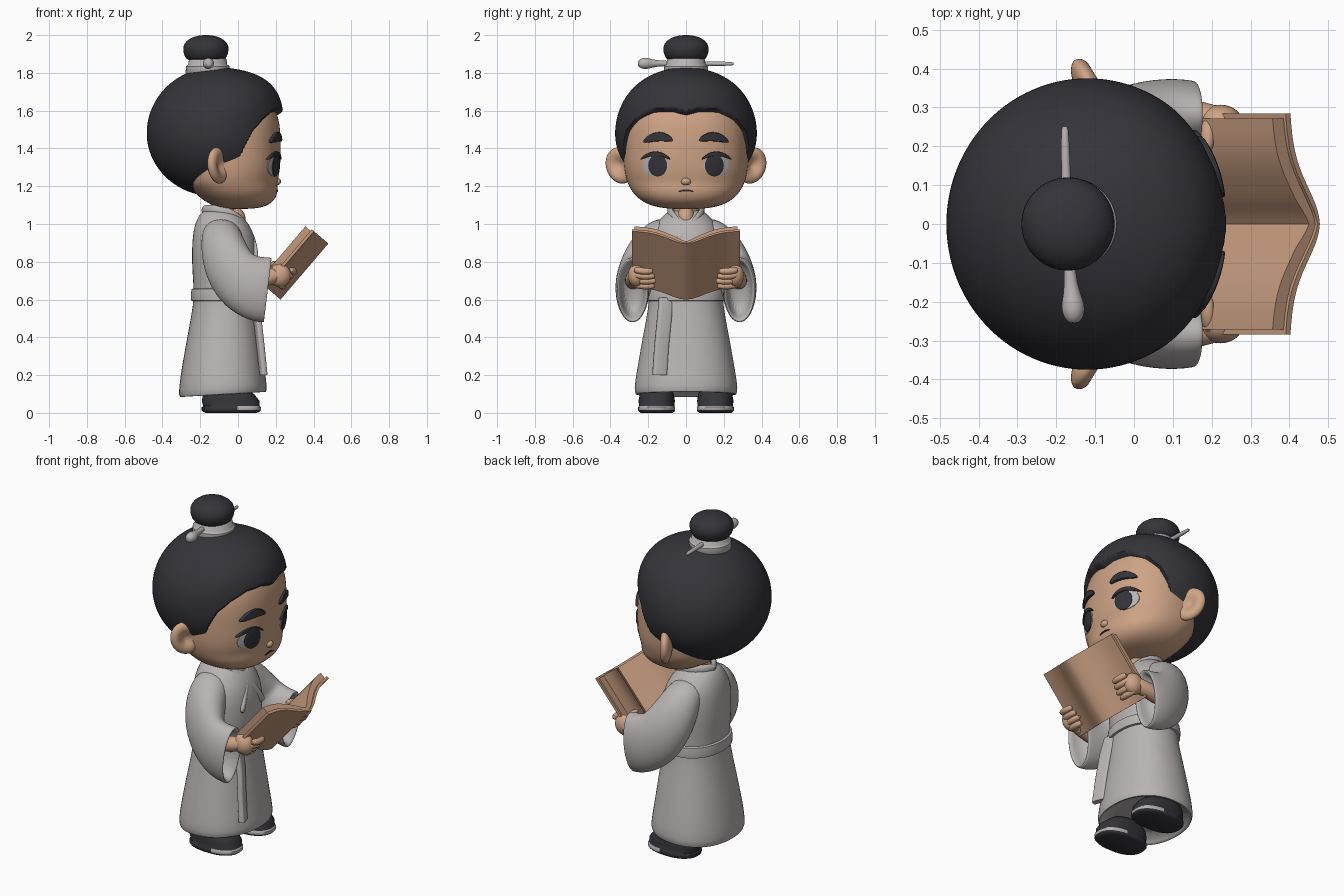
import bpy, bmesh, math
from mathutils import Vector as V

if "Cube" in bpy.data.objects:
    bpy.data.objects.remove(bpy.data.objects["Cube"])


def material(name, col):
    m = bpy.data.materials.new(name)
    m.diffuse_color = (*col, 1)
    m.use_nodes = True
    m.node_tree.nodes["Principled BSDF"].inputs["Base Color"].default_value = m.diffuse_color
    return m


DARK = material("charcoal", (0.034, 0.034, 0.042))
GREY = material("warm grey cloth", (0.48, 0.455, 0.45))
SKIN = material("skin", (0.62, 0.37, 0.235))
PAPER = material("tan paper", (0.55, 0.32, 0.205))


def build(name, verts, faces, mats, rule=None, subsurf=0):
    me = bpy.data.meshes.new(name)
    me.from_pydata([tuple(v) for v in verts], [], faces)
    bm = bmesh.new()
    bm.from_mesh(me)
    bmesh.ops.recalc_face_normals(bm, faces=bm.faces)
    if rule:
        for f in bm.faces:
            f.material_index = rule(f.calc_center_median())
    bm.to_mesh(me)
    bm.free()
    for m in mats:
        me.materials.append(m)
    ob = bpy.data.objects.new(name, me)
    bpy.context.collection.objects.link(ob)
    if subsurf:
        mod = ob.modifiers.new("smooth", "SUBSURF")
        mod.levels = mod.render_levels = subsurf
    return ob


def loft(name, rings, mats, **kw):
    n = len(rings[0])
    faces = [(i * n + j, i * n + (j + 1) % n, (i + 1) * n + (j + 1) % n, (i + 1) * n + j)
             for i in range(len(rings) - 1) for j in range(n)]
    faces += [tuple(range(n)), tuple(range((len(rings) - 1) * n, len(rings) * n))]
    return build(name, [p for r in rings for p in r], faces, mats, **kw)


def ring(c, u, v, n=24, power=2.0):
    c, u, v = V(c), V(u), V(v)
    f = lambda t: math.copysign(abs(t) ** (2 / power), t)
    return [c + u * f(math.cos(a)) + v * f(math.sin(a)) for a in [2 * math.pi * k / n for k in range(n)]]


def tube(name, pts, radii, mat, subsurf=1, flat=1.0, up=(0.1, 0.05, 1)):
    pts, rings = [V(p) for p in pts], []
    for i, p in enumerate(pts):
        t = (pts[min(i + 1, len(pts) - 1)] - pts[max(i - 1, 0)]).normalized()
        a = t.cross(V(up)).normalized()
        b = t.cross(a)
        r = radii[i]
        if i == 0:
            rings.append(ring(p - t * r * 0.6, a * r * 0.5 * flat, b * r * 0.5, 14))
        rings.append(ring(p, a * r * flat, b * r, 14))
    rings.append(ring(p + t * r * 0.6, a * r * 0.5 * flat, b * r * 0.5, 14))
    return loft(name, rings, [mat], subsurf=subsurf)


def ball(name, fn, mats, nu=96, nv=48, **kw):
    # closed surface from a function of direction
    rings = []
    for i in range(nv + 1):
        t = math.pi * min(max(i / nv, 0.004), 0.996)
        rings.append([fn(V((math.sin(t) * math.cos(a), math.sin(t) * math.sin(a), -math.cos(t))))
                      for a in [2 * math.pi * k / nu for k in range(nu)]])
    return loft(name, rings, mats, **kw)


def ellipsoid(name, c, r, mat):
    return ball(name, lambda d: V(c) + V((d.x * r[0], d.y * r[1], d.z * r[2])), [mat], 32, 16)


# ---- head
def head(d):
    ax = 0.295 if d.x > 0 else 0.22
    h = ((abs(d.x) / ax) ** 2.3 + (abs(d.y) / 0.33) ** 2.3) ** (1 / 2.3)
    p = d / (h ** 3 + (abs(d.z) / 0.32) ** 3) ** (1 / 3) + V((-0.07, 0, 1.4))
    p.x += 0.5 * max(0, 1.22 - p.z)
    return p


def face_x(y, z):
    h = max(0, 1 - (abs(z - 1.4) / 0.32) ** 3) ** (1 / 3)
    return max(0, h ** 2.3 - (abs(y) / 0.33) ** 2.3) ** (1 / 2.3) * 0.295 - 0.07 + 0.5 * max(0, 1.22 - z)


ball("head", head, [SKIN])
ellipsoid("nose", (face_x(0, 1.225) - 0.002, 0, 1.225), (0.022, 0.026, 0.02), SKIN)

# ---- hair: rounded cap sunk under the face below the hairline
LINE = [(0, 1.60), (12, 1.62), (30, 1.612), (45, 1.565), (57, 1.50), (64, 1.42), (70, 1.31), (75, 1.285),
        (80, 1.31), (86, 1.33), (94, 1.28), (101, 1.2), (112, 1.15), (181, 1.0)]


def hairline(deg):
    for (a, za), (b, zb) in zip(LINE, LINE[1:]):
        if deg <= b:
            return za + (zb - za) * (deg - a) / (b - a)
    return 1.0


def hair(d):
    n = 2 + (max(0, d.x) if d.z > 0 else 0)
    h = math.hypot(d.x / 0.363, d.y / 0.375)
    p = d / (h ** n + (abs(d.z) / (0.35 if d.z > 0 else 0.335)) ** n) ** (1 / n)
    z = p.z + 1.48
    k = (hairline(math.degrees(abs(math.atan2(d.y, d.x)))) - z) / 0.035
    k = min(max(k, 0), 1)
    return p * (1 - 0.22 * k * k * (3 - 2 * k)) + V((-0.12, 0, 1.48))


ball("hair", hair, [DARK], 240, 140)

# ---- topknot, band and hairpin
BUN = [(1.86, 0.095), (1.885, 0.112), (1.92, 0.123), (1.955, 0.118), (1.985, 0.085), (1.998, 0.04), (2.0, 0.01)]
loft("topknot", [ring((-0.17, 0, z), (r, 0, 0), (0, r, 0), 40) for z, r in BUN], [DARK], subsurf=1)
BAND = [(1.79, 0.11), (1.80, 0.118), (1.835, 0.115), (1.845, 0.103), (1.87, 0.1), (1.878, 0.092)]
loft("topknot_band", [ring((-0.16, 0, z), (r, 0, 0), (0, r, 0), 40) for z, r in BAND], [GREY])
tube("hairpin", [(-0.178, 0.245, 1.848), (-0.172, 0, 1.85), (-0.165, -0.13, 1.85), (-0.16, -0.18, 1.85),
                 (-0.157, -0.21, 1.85), (-0.155, -0.24, 1.85)], [0.012, 0.013, 0.014, 0.022, 0.033, 0.027], GREY)


# ---- painted face details that follow the face surface
def patch(name, yc, zc, ry, rz, mat, off, arch=0, tilt=0):
    rings = []
    for r, o in [(0.02, off), (0.35, off), (0.7, off), (0.92, off), (1, off * 0.8), (1, -0.008)]:
        pts = []
        for k in range(40):
            a = 2 * math.pi * k / 40
            u = r * math.cos(a)
            y = yc + ry * u
            z = zc + rz * r * math.sin(a) - arch * u * u + tilt * u
            pts.append(V((face_x(y, z) + o, y, z)))
        rings.append(pts)
    loft(name, rings, [mat])


patch("mouth", 0, 1.178, 0.042, 0.005, DARK, 0.004, 0.008)

for s, side in ((1, "left"), (-1, "right")):
    patch(side + "_eye_white", s * 0.162, 1.308, 0.07, 0.055, GREY, 0.004)
    patch(side + "_iris", s * 0.15, 1.31, 0.05, 0.058, DARK, 0.008)
    patch(side + "_eyelash", s * 0.162, 1.372, 0.08, 0.012, DARK, 0.012, 0.03)
    patch(side + "_eyebrow", s * 0.147, 1.462, 0.078, 0.024, DARK, 0.014, 0.022, -s * 0.004)

    # ear with a hollow on its front
    def ear(d):
        r2 = d.y * d.y + d.z * d.z
        x = 0.04 * d.x - (0.04 * math.exp(-r2 / 0.25) if d.x > 0 else 0)
        y, z = 0.088 * d.y, 0.095 * d.z
        c, n = math.cos(0.55), math.sin(0.55)
        return V((-0.105 + x * c - y * n, s * (0.348 + x * n + y * c), 1.31 + z + 0.15 * y))
    ball(side + "_ear", ear, [SKIN], 48, 32)

    # wide hollow sleeve
    SL = [((-.09, .08, 1.0), (.09, 0, 0), (0, .03, .05)), ((-.085, .17, .91), (.115, 0, 0), (0, .075, .075)),
          ((-.06, .24, .80), (.125, 0, .05), (0, .085, .06)), ((-.01, .272, .71), (.09, 0, .125), (0, .09, .03)),
          ((.08, .285, .66), (.05, 0, .165), (0, .092, 0)), ((.15, .283, .65), (.02, 0, .175), (0, .088, 0)),
          ((.16, .283, .65), (.02, 0, .17), (0, .083, 0)), ((.153, .283, .65), (.02, 0, .15), (0, .066, 0)),
          ((.06, .28, .67), (.04, 0, .12), (0, .06, 0))]
    flip = lambda t: (t[0], t[1] * s, t[2])
    loft(side + "_sleeve", [ring(*map(flip, q)) for q in SL], [GREY], subsurf=2)

    # forearm, hand, fingers and thumb
    tube(side + "_forearm", [(0.03, s * 0.28, 0.69), (0.13, s * 0.28, 0.71), (0.21, s * 0.265, 0.73)],
         [0.045, 0.045, 0.045], SKIN)
    ellipsoid(side + "_palm", (0.222, s * 0.26, 0.728), (0.058, 0.047, 0.062), SKIN)
    for i in range(4):
        q = V((0.226 + 0.02 * i, 0, 0.678 + 0.026 * i))
        tip = 0.168 + 0.008 * abs(i - 1)
        tube(side + "_finger", [q + V((0, s * 0.265, 0)), q + V((0.012, s * 0.22, -0.008)),
                                q + V((0.006, s * tip, -0.006))], [0.019, 0.019, 0.017], SKIN)
    tube(side + "_thumb", [(0.2, s * 0.27, 0.76), (0.19, s * 0.24, 0.785), (0.19, s * 0.2, 0.79)],
         [0.022, 0.02, 0.017], SKIN)

    # shoe with a pale strip round the toe
    SH = [(0, .135, .085), (.006, .15, .093), (.014, .157, .098), (.03, .157, .098), (.036, .15, .094),
          (.065, .152, .096), (.1, .135, .09), (.13, .105, .078), (.15, .06, .05)]
    loft(side + "_shoe", [ring((-0.035 - 0.3 * max(0, z - 0.05), s * 0.155, z), (a, 0, 0), (0, b, 0), 40, 2.4)
                          for z, a, b in SH], [DARK, GREY],
         rule=lambda c: int(0.013 < c.z < 0.034 and c.x > 0.0))

    # crossed collar band
    tube(side + "_collar", [(-0.18, 0, 1.075), (-0.15, s * 0.065, 1.078), (-0.09, s * 0.092, 1.075),
                            (-0.01, s * 0.075, 1.045), (0.04, s * 0.03, 0.985), (0.075, -s * 0.03, 0.92),
                            (0.093, -s * 0.09, 0.83)], [0.026] * 7, GREY, flat=0.6)

# ---- robe
ROBE = [(.14, -.08, .19, .23), (.10, -.08, .215, .25), (.092, -.08, .23, .268), (.125, -.08, .236, .277),
        (.22, -.08, .222, .262), (.4, -.075, .195, .23), (.58, -.07, .165, .195), (.66, -.07, .165, .195),
        (.8, -.068, .178, .205), (.92, -.073, .17, .2), (1.0, -.085, .145, .165), (1.05, -.095, .11, .115),
        (1.08, -.1, .075, .08)]
loft("robe", [[p + V((0, 0, 0.06 * (p.x + 0.08) if z < 0.2 else 0)) for p in
               ring((x, 0, z), (a, 0, 0), (0, b, 0), 32, 2.2)] for z, x, a, b in ROBE], [GREY], subsurf=1)
BELT = [(.592, .165, .195), (.595, .178, .208), (.625, .18, .21), (.655, .176, .206), (.66, .165, .195)]
loft("belt", [ring((-0.07, 0, z), (a, 0, 0), (0, b, 0), 48, 2.2) for z, a, b in BELT], [GREY])
SASH = [(.61, .075, -.105), (.5, .1, -.115), (.35, .117, -.13), (.2, .132, -.14)]
loft("sash_end", [ring((x, y, z), (0.016, 0.006, 0), (-0.012, 0.036, 0), 16, 5) for z, x, y in SASH], [GREY])

# ---- neck and open chest
tube("neck", [(-0.085, 0, 0.98), (-0.08, 0, 1.06), (-0.08, 0, 1.14)], [0.07] * 3, SKIN, up=(1, 0, 0))
ellipsoid("chest_skin", (-0.03, 0, 1.025), (0.07, 0.05, 0.07), SKIN)

# ---- open book: a bent slab tilted towards the reader
UP, NORMAL = V((0.65, 0, 0.76)), V((-0.76, 0, 0.65))


def slab(name, half, lo, hi, base, thick):
    ys = [half * k / 16 for k in range(-16, 17)]
    bend = lambda y: 0.098 * (1 - math.exp(-(y / 0.13) ** 2)) * 0.85 + 0.06 * abs(y)
    edge = [(y, bend(y) + base) for y in ys]
    edge += [(y, bend(y) + base + thick * (0.45 + 0.55 * min(1, abs(y) / 0.06))) for y in reversed(ys)]
    loft(name, [[V((0.225, y, 0.6)) + UP * s + NORMAL * d for y, d in edge] for s in (lo, hi)], [PAPER])


slab("book_cover", 0.285, 0, 0.39, 0, 0.016)
slab("book_pages", 0.272, 0.01, 0.38, 0.008, 0.045)

# ---- smooth shading with crisp edges
for ob in bpy.data.objects:
    ob.select_set(True)
    bpy.context.view_layer.objects.active = ob
bpy.ops.object.shade_smooth_by_angle(angle=math.radians(45))
